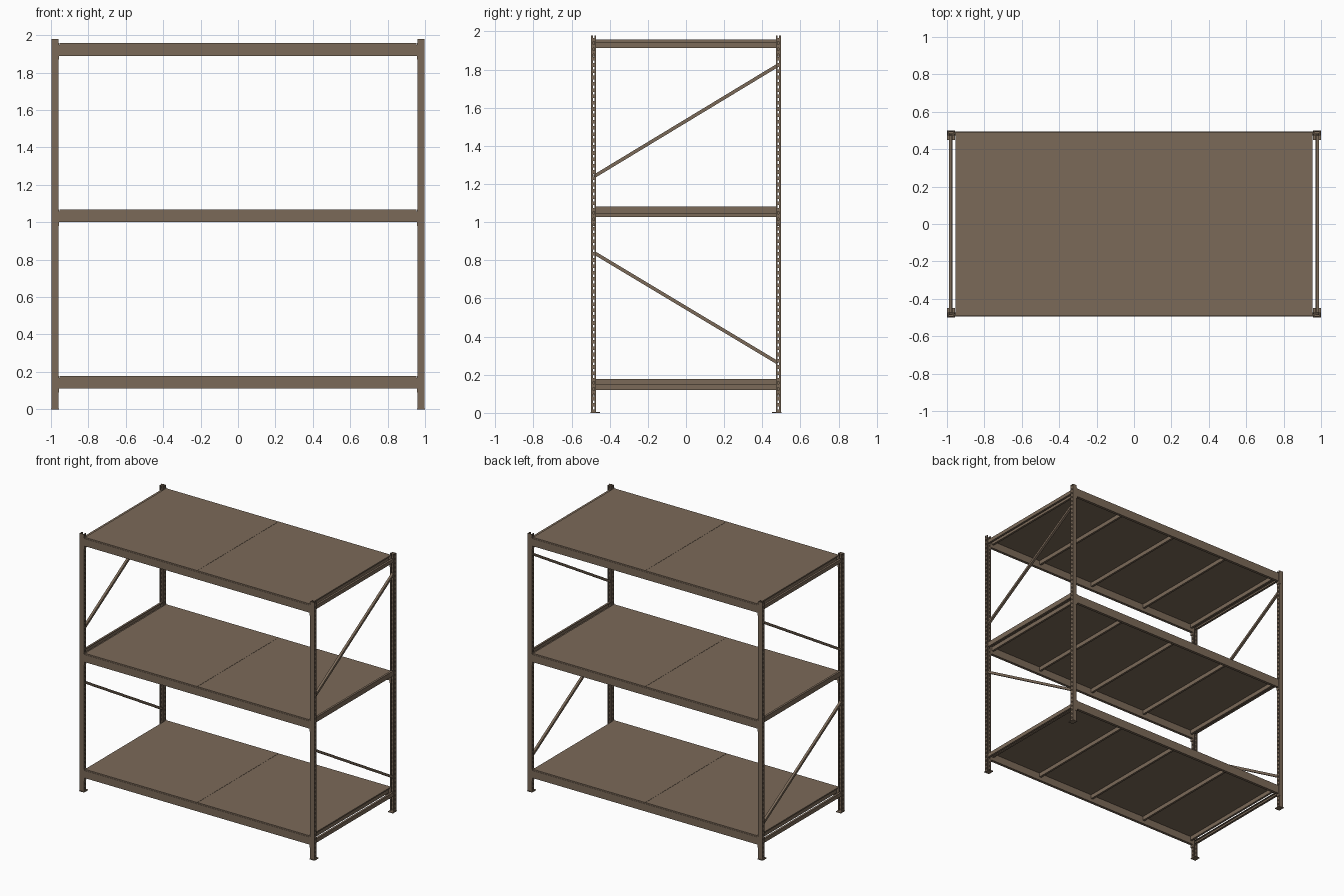
import bpy, bmesh, math
from mathutils import Vector, Matrix

if "Cube" in bpy.data.objects:
    bpy.data.objects.remove(bpy.data.objects["Cube"])

STEEL = bpy.data.materials.new("brown_steel")
STEEL.diffuse_color = (0.198, 0.143, 0.099, 1)
STEEL.use_nodes = True
STEEL.node_tree.nodes["Principled BSDF"].inputs["Base Color"].default_value = STEEL.diffuse_color


def box(bm, x0, x1, y0, y1, z0, z1):
    size = (abs(x1 - x0), abs(y1 - y0), abs(z1 - z0))
    mid = ((x0 + x1) / 2, (y0 + y1) / 2, (z0 + z1) / 2)
    bmesh.ops.create_cube(bm, size=1, matrix=Matrix.Translation(mid) @ Matrix.Diagonal((*size, 1)))


def finish(bm, name):
    bmesh.ops.recalc_face_normals(bm, faces=bm.faces)
    me = bpy.data.meshes.new(name)
    bm.to_mesh(me)
    bm.free()
    me.materials.append(STEEL)
    ob = bpy.data.objects.new(name, me)
    bpy.context.collection.objects.link(ob)
    return ob


LEVELS = {"bottom": 0.11, "middle": 1.0, "top": 1.89}
RAILS = {"bottom": (0.120, 0.150), "middle": (1.045, 1.083), "top": (1.914, 1.942)}
SIDES_X = (("left", -1), ("right", 1))
SIDES_Y = (("front", -1), ("back", 1))
TOP = 1.98

# Upright posts: channel with perforated flanges, plus foot plates
for xn, sx in SIDES_X:
    for yn, sy in SIDES_Y:
        bm = bmesh.new()
        box(bm, sx * .961, sx * .996, sy * .493, sy * .497, 0, TOP)
        for a, b in ((.961, .964), (.993, .996)):
            box(bm, sx * a, sx * b, sy * .488, sy * .493, 0, TOP)
            box(bm, sx * a, sx * b, sy * .472, sy * .480, 0, TOP)
            for i in range(60):
                z = i * .033
                box(bm, sx * a, sx * b, sy * .480, sy * .488, z, min(z + .019, TOP))
        # inward lips of the channel
        box(bm, sx * .964, sx * .970, sy * .472, sy * .475, 0, TOP)
        box(bm, sx * .987, sx * .993, sy * .472, sy * .475, 0, TOP)
        finish(bm, f"post_{yn}_{xn}")

        bm = bmesh.new()
        box(bm, sx * .957, sx * 1.0, sy * .45, sy * .5, 0, .005)
        finish(bm, f"foot_{yn}_{xn}")

for level, z in LEVELS.items():
    # Step beams along front and back
    for yn, sy in SIDES_Y:
        bm = bmesh.new()
        prof = [(.495, 0), (.495, .057), (.474, .057), (.474, 0)]
        ends = [[bm.verts.new((x, sy * y, z + h)) for y, h in prof] for x in (-.960, .960)]
        for e in ends:
            bm.faces.new(e)
        n = len(prof)
        for i in range(n):
            j = (i + 1) % n
            bm.faces.new((ends[0][i], ends[0][j], ends[1][j], ends[1][i]))
        finish(bm, f"beam_{level}_{yn}")

        # End brackets hooking the beam to the posts
        for xn, sx in SIDES_X:
            bm = bmesh.new()
            box(bm, sx * .956, sx * .960, sy * .473, sy * .499, z - .02, z + .068)
            box(bm, sx * .956, sx * .972, sy * .497, sy * .499, z - .02, z + .068)
            finish(bm, f"bracket_{level}_{yn}_{xn}")

    # Two deck panels meeting at the centre
    for xn, sx in SIDES_X:
        bm = bmesh.new()
        box(bm, sx * .0008, sx * .955, -.493, .493, z + .057, z + .067)
        finish(bm, f"deck_{level}_{xn}")

    # Thin cross supports under the deck
    bm = bmesh.new()
    for x in (-.94, -.49, 0, .49, .94):
        box(bm, x - .008, x + .008, -.474, .474, z + .026, z + .057)
    finish(bm, f"cross_supports_{level}")

# End frames: channel-shaped rails and diagonal braces
for xn, sx in SIDES_X:
    for level, (a, b) in RAILS.items():
        bm = bmesh.new()
        box(bm, sx * .985, sx * .988, -.474, .474, a, b)
        box(bm, sx * .972, sx * .985, -.474, .474, a, a + .003)
        box(bm, sx * .972, sx * .985, -.474, .474, b - .003, b)
        finish(bm, f"end_rail_{level}_{xn}")
    for name, z0, z1 in (("lower", .84, .262), ("upper", 1.24, 1.823)):
        p, q = Vector((sx * .979, -.482, z0)), Vector((sx * .979, .482, z1))
        d = q - p
        bm = bmesh.new()
        box(bm, -.009, .009, -d.length / 2, d.length / 2, -.009, .009)
        rot = Matrix.Rotation(math.atan2(d.z, d.y), 4, 'X')
        bm.transform(Matrix.Translation((p + q) / 2) @ rot)
        finish(bm, f"diagonal_brace_{name}_{xn}")
